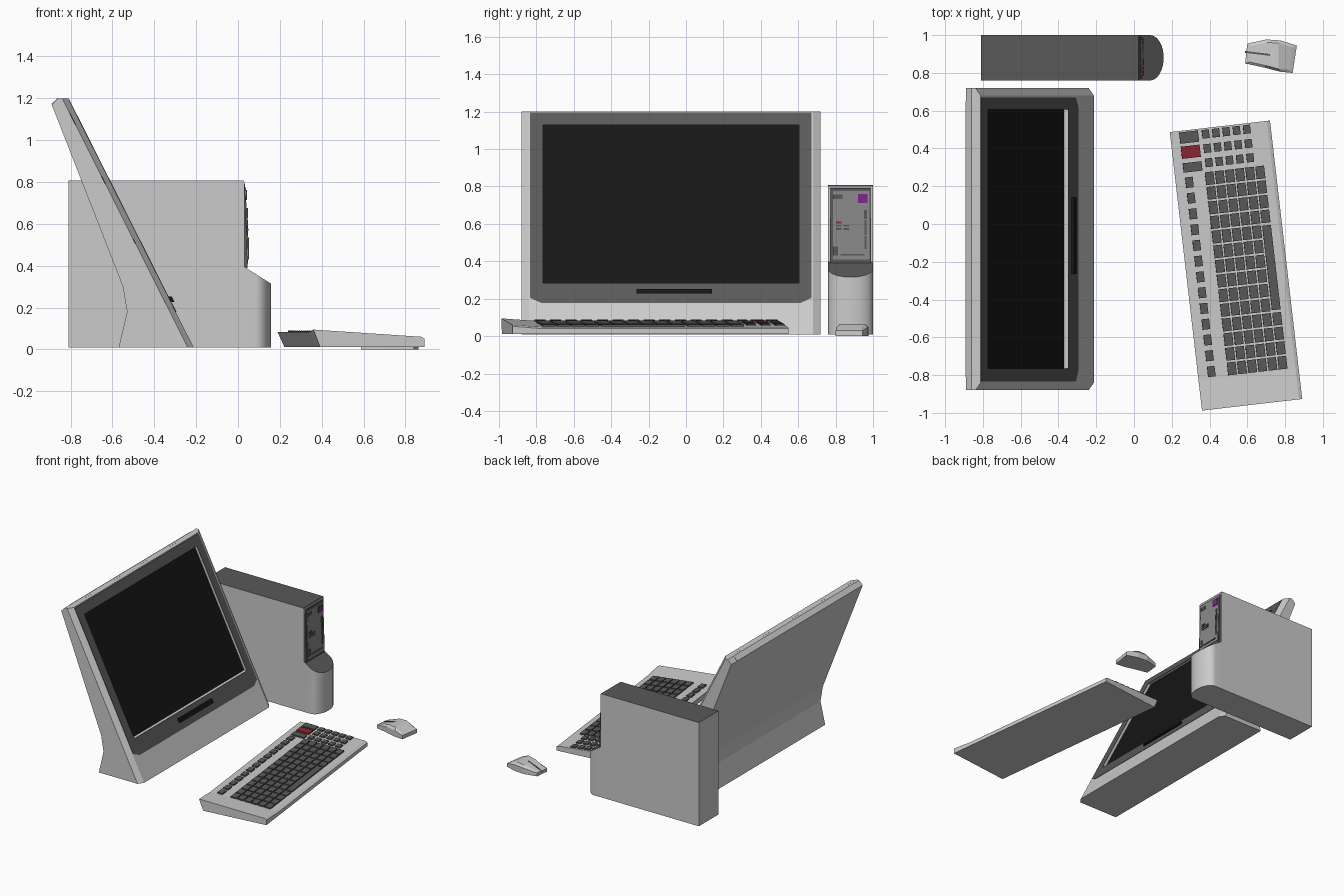
import bpy, bmesh, math
from mathutils import Matrix, Vector

if "Cube" in bpy.data.objects:
    bpy.data.objects.remove(bpy.data.objects["Cube"])


def material(name, rgb):
    m = bpy.data.materials.new(name)
    m.diffuse_color = (*rgb, 1)
    m.use_nodes = True
    m.node_tree.nodes["Principled BSDF"].inputs["Base Color"].default_value = m.diffuse_color
    return m


BLACK = material("screen_black", (0.008, 0.008, 0.008))
DARK = material("dark_grey", (0.1, 0.1, 0.1))
MID = material("mid_grey", (0.25, 0.25, 0.25))
RED = material("red", (0.25, 0.02, 0.03))
PURPLE = material("purple", (0.2, 0.02, 0.25))


def finish(name, bm, mat=None, matrix=None):
    bmesh.ops.recalc_face_normals(bm, faces=bm.faces)
    me = bpy.data.meshes.new(name)
    bm.to_mesh(me)
    bm.free()
    ob = bpy.data.objects.new(name, me)
    bpy.context.collection.objects.link(ob)
    if mat:
        me.materials.append(mat)
    if matrix:
        ob.matrix_world = matrix
    return ob


def loft(name, loops, mat=None, ring=False, matrix=None):
    """Bridge equal loops of points; cap the ends, or join last to first."""
    bm = bmesh.new()
    vs = [[bm.verts.new(p) for p in lp] for lp in loops]
    n = len(vs[0])
    pairs = list(zip(vs, vs[1:])) + ([(vs[-1], vs[0])] if ring else [])
    for a, b in pairs:
        for i in range(n):
            j = (i + 1) % n
            bm.faces.new((a[i], a[j], b[j], b[i]))
    if not ring:
        bm.faces.new(vs[0])
        bm.faces.new(vs[-1])
    return finish(name, bm, mat, matrix)


def prism_y(name, profile, y0, y1, mat=None):
    return loft(name, [[(x, y, z) for x, z in profile] for y in (y0, y1)], mat)


def boxes(name, items, mat, matrix=None):
    """items: (centre, size) pairs merged into one object."""
    bm = bmesh.new()
    for c, s in items:
        bmesh.ops.create_cube(bm, size=1, matrix=Matrix.Translation(c) @ Matrix.Diagonal((*s, 1)))
    return finish(name, bm, mat, matrix)


def paint_top(ob, mat):
    ob.data.materials.append(None)
    ob.data.materials.append(mat)
    for p in ob.data.polygons:
        p.material_index = 1 if p.normal.z > 0.5 else 0


def smooth(ob):
    bpy.ops.object.select_all(action='DESELECT')
    ob.select_set(True)
    bpy.context.view_layer.objects.active = ob
    bpy.ops.object.shade_smooth_by_angle(angle=math.radians(30))


# ---- Monitor: leaning front plane, dx moves along x from it
def front(y, z, dx=0.0):
    return (-0.21 - (z - 0.01) * 0.504 + dx, y, z)


def sheet(pts, dx):
    return [front(y, z, dx) for y, z in pts]


def rect(y0, y1, z0, z1):
    return [(y0, z0), (y1, z0), (y1, z1), (y0, z1)]


prism_y("monitor_body", [(-0.24, 0.01), (-0.84, 1.2), (-0.86, 1.2), (-0.89, 1.17),
                         (-0.55, 0.30), (-0.53, 0.18), (-0.57, 0.01)], -0.88, 0.72)
hole = rect(-0.765, 0.605, 0.285, 1.13)
loft("monitor_frame", [sheet(rect(-0.88, 0.72, 0.01, 1.2), -0.03),
                       sheet(rect(-0.84, 0.68, 0.01, 1.2), -0.002),
                       sheet(hole, -0.002), sheet(hole, -0.03)], ring=True)
outer = [(-0.835, 0.205), (-0.775, 0.178), (0.615, 0.178), (0.67, 0.205), (0.67, 1.195), (-0.835, 1.195)]
inner = [(-0.765, 0.35), (-0.765, 0.285), (0.605, 0.285), (0.605, 0.35), (0.605, 1.13), (-0.765, 1.13)]
loft("screen_bezel", [sheet(outer, -0.004), sheet(outer, 0.001),
                      sheet(inner, 0.001), sheet(inner, -0.004)], DARK, ring=True)
loft("screen", [sheet(hole, -0.032), sheet(hole, -0.022)], BLACK)
bar = rect(-0.265, 0.14, 0.228, 0.252)
loft("control_bar", [sheet(bar, -0.005), sheet(bar, 0.016)], BLACK)
prism_y("rear_top_strip", [(-0.888, 1.168), (-0.858, 1.198), (-0.861, 1.202), (-0.892, 1.172)], -0.81, 0.65)

# ---- Tower: box, rounded nose with sloped ledge, tilted drive panel
tower = prism_y("tower_body", [(-0.81, 0.01), (0.03, 0.01), (0.03, 0.80), (0.025, 0.808), (-0.81, 0.808)], 0.76, 1.0)
paint_top(tower, DARK)
plan = [(0.03, 0.76)] + [(0.085 + 0.072 * math.cos(t), 0.88 + 0.12 * math.sin(t))
                         for t in [math.radians(a) for a in range(-90, 91, 10)]] + [(0.03, 1.0)]
nose = loft("tower_nose", [[(x, y, 0.01) for x, y in plan],
                           [(x, y, 0.395 - 0.63 * (x - 0.03)) for x, y in plan]])
paint_top(nose, DARK)
smooth(nose)
prism_y("panel_rim", [(0.02, 0.39), (0.046, 0.39), (0.033, 0.79), (0.02, 0.80)], 0.77, 0.99, DARK)
prism_y("drive_panel", [(0.02, 0.41), (0.049, 0.41), (0.037, 0.775), (0.02, 0.775)], 0.785, 0.98, MID)


def panel_boxes(name, specs, mat):
    boxes(name, [((0.038 + (0.79 - z) * 0.033, y, z), (0.008, w, h)) for y, z, w, h in specs], mat)


panel_boxes("panel_badge", [(0.945, 0.737, 0.05, 0.048)], PURPLE)
panel_boxes("panel_light", [(0.817, 0.607, 0.03, 0.01)], RED)
small = [(y, z, 0.03, 0.01) for y in (0.817, 0.857) for z in (0.572, 0.59)]
panel_boxes("panel_buttons", small + [(0.812, 0.745, 0.05, 0.022), (0.80, 0.455, 0.026, 0.05),
                                      (0.96, 0.65, 0.014, 0.05), (0.96, 0.58, 0.01, 0.08),
                                      (0.96, 0.50, 0.01, 0.07), (0.89, 0.435, 0.13, 0.007)], DARK)

# ---- Keyboard: wedge profile along its length, with a raised end
base = Matrix.Translation((0.54, -0.22, 0)) @ Matrix.Rotation(math.radians(6.6), 4, 'Z')
wedge = [(-0.235, 0.012), (-0.267, 0.083), (0.25, 0.049), (0.267, 0.04), (0.267, 0.012)]
loft("keyboard_body", [[(u, v, z + (lift if z > 0.02 else 0)) for u, z in wedge]
                       for v, lift in ((0.742, 0), (-0.58, 0), (-0.742, 0.012))], matrix=base)
top = base @ Matrix.Translation((0, 0, 0.0655)) @ Matrix.Rotation(math.atan2(0.034, 0.517), 4, 'Y')


def key(u, v, w, l):
    return (u, v, 0.003), (w, l, 0.014)


keys = [key(-0.195, 0.466 - 0.084 * i, 0.04, 0.056) for i in range(13)]
keys += [key(-0.169, 0.704, 0.1, 0.06), key(-0.169, 0.545, 0.1, 0.05)]
keys += [key(-0.08 + 0.055 * c, 0.71 - 0.076 * r, 0.038, 0.046) for c in range(5) for r in range(3)]
keys += [key(-0.085 + 0.054 * c, 0.475 - 0.078 * r, 0.046, 0.068)
         for c in range(6) for r in range(14) if c < 5 or r < 4 or r > 9]
keys += [key(0.185, -0.032, 0.046, 0.45)]
boxes("keyboard_keys", keys, DARK, top)
boxes("red_key", [key(-0.169, 0.626, 0.1, 0.065)], RED, top)

# ---- Mouse: outline lofted upwards to a smaller humped top
outline = [(0.588, 0.85), (0.60, 0.955), (0.70, 0.977), (0.775, 0.972), (0.862, 0.945),
           (0.84, 0.80), (0.775, 0.806), (0.69, 0.828)]
hump = [0.036, 0.036, 0.062, 0.066, 0.04, 0.04, 0.066, 0.062]
mid = Vector((0.725, 0.89))
caps = [mid + (Vector(p) - mid) * 0.82 for p in outline]
bm = bmesh.new()
rows = [[bm.verts.new((x, y, 0)) for x, y in outline],
        [bm.verts.new((x, y, h * 0.72)) for (x, y), h in zip(outline, hump)],
        [bm.verts.new((p.x, p.y, h)) for p, h in zip(caps, hump)]]
for a, b in zip(rows, rows[1:]):
    for i in range(8):
        bm.faces.new((a[i], a[(i + 1) % 8], b[(i + 1) % 8], b[i]))
bm.faces.new(rows[0])
t = rows[2]
for quad in ((0, 1, 2, 7), (7, 2, 3, 6), (6, 3, 4, 5)):
    bm.faces.new([t[i] for i in quad])
finish("mouse_body", bm)
# Seam between the buttons follows the hump
seam = [(0.588, 0.022), (0.613, 0.038), (0.70, 0.064), (0.72, 0.066)]
loft("mouse_seam", [[(x, 0.911 - (x - 0.588) * 0.12 + dy, z) for x, z in seam]
                    for dy in (-0.005, 0.005)], DARK)
